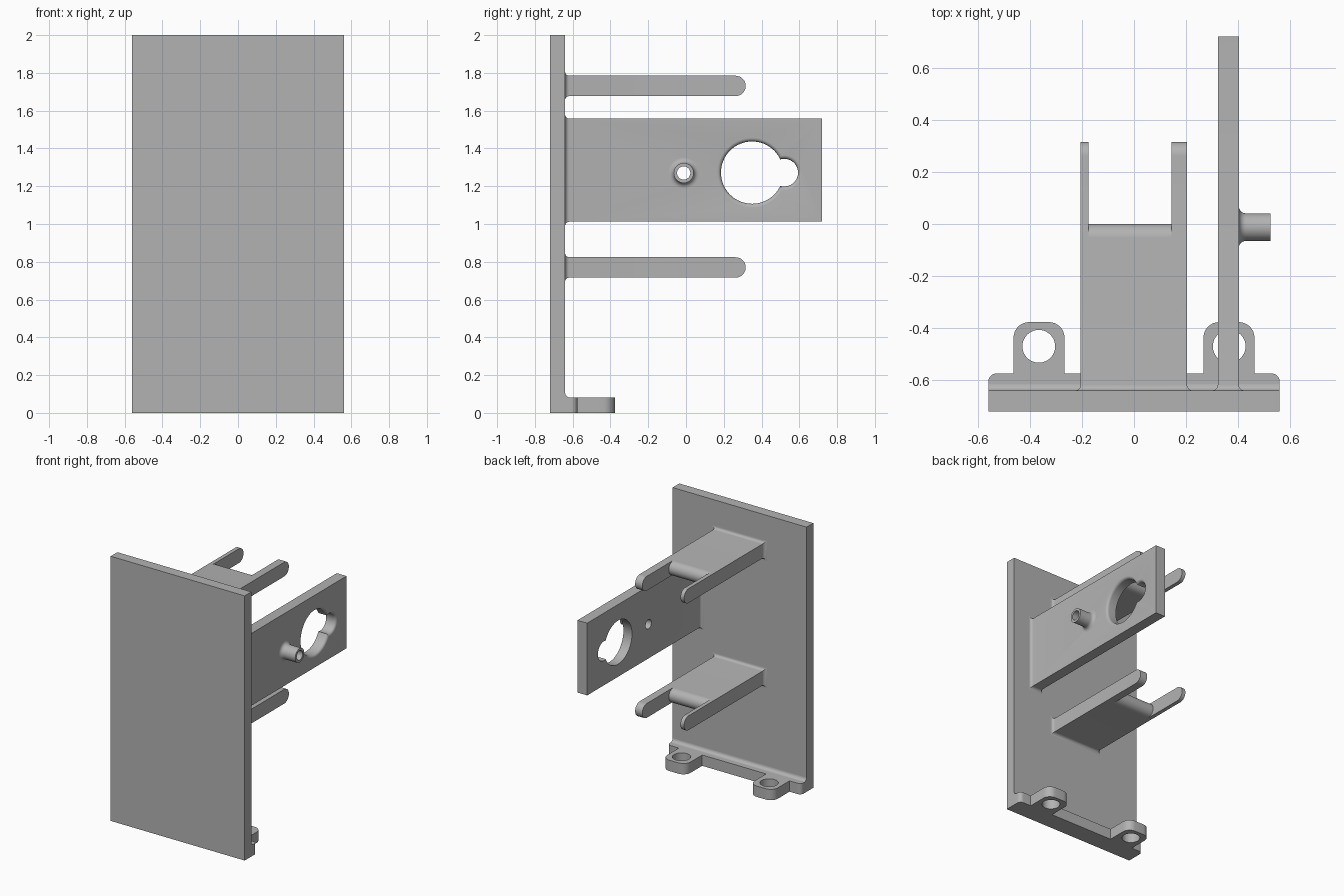
import bpy, bmesh
from math import sin, cos, pi, radians
from mathutils import Vector

cube = bpy.data.objects.get("Cube")
if cube:
    bpy.data.objects.remove(cube)

grey = bpy.data.materials.new("plain grey")
grey.use_nodes = True
grey.diffuse_color = (0.45, 0.45, 0.45, 1)
grey.node_tree.nodes["Principled BSDF"].inputs["Base Color"].default_value = (0.45, 0.45, 0.45, 1)

BACK = -0.64      # rear face of the panel
FILLET = 0.022


def skin(name, rings):
    """Solid through a row of matching closed rings, capped at both ends."""
    bm = bmesh.new()
    loops = [[bm.verts.new(p) for p in ring] for ring in rings]
    n = len(loops[0])
    for a, b in zip(loops, loops[1:]):
        for i in range(n):
            j = (i + 1) % n
            bm.faces.new((a[i], a[j], b[j], b[i]))
    bm.faces.new(loops[0][::-1])
    bm.faces.new(loops[-1])
    bmesh.ops.recalc_face_normals(bm, faces=bm.faces[:])
    mesh = bpy.data.meshes.new(name)
    bm.to_mesh(mesh)
    bm.free()
    mesh.materials.append(grey)
    ob = bpy.data.objects.new(name, mesh)
    bpy.context.collection.objects.link(ob)
    return ob


def lathe(name, y, z, profile, n=64):
    """Turned shape along x; profile holds (x, radius)."""
    return skin(name, [[(x, y + r * cos(2 * pi * i / n), z + r * sin(2 * pi * i / n))
                        for i in range(n)] for x, r in profile])


def flare(r, steps=6):
    """Concave quarter round as (distance from wall, outward offset)."""
    return [(r * (1 - cos(a)), r * (1 - sin(a)))
            for a in (pi / 2 * i / steps for i in range(steps + 1))][::1]


def bar(name, x0, x1, z, h, y_end, rounded):
    """Bar growing back from the panel with a flared root."""
    rows = [(BACK + d, o, h + o) for d, o in flare(FILLET)]
    if rounded:
        arc = [pi / 2 * i / 12 for i in range(13)]
        rows += [(y_end - h + h * sin(a), 0, max(h * cos(a), 0.0005)) for a in arc]
    else:
        rows.append((y_end, 0, h))
    return skin(name, [[(x0 - o, y, z - k), (x1 + o, y, z - k), (x1 + o, y, z + k), (x0 - o, y, z + k)]
                       for y, o, k in rows])


def cut(ob, cutter):
    cutter.hide_render = True
    mod = ob.modifiers.new("cut", "BOOLEAN")
    mod.operation, mod.solver, mod.object = "DIFFERENCE", "EXACT", cutter
    bpy.context.view_layer.objects.active = ob
    bpy.ops.object.modifier_apply(modifier=mod.name)
    bpy.data.objects.remove(cutter)


def round_corners(corners, steps=8):
    """Outline from (x, y, radius) right-angle corners."""
    out = []
    for i, (x, y, r) in enumerate(corners):
        p = Vector((x, y))
        a = (Vector(corners[i - 1][:2]) - p).normalized()
        b = (Vector(corners[(i + 1) % len(corners)][:2]) - p).normalized()
        if r == 0:
            out.append(p)
            continue
        for k in range(steps + 1):
            t = pi / 2 * k / steps
            out.append(p + r * (a * (1 - sin(t)) + b * (1 - cos(t))))
    return out


def rect(x, y0, y1, z0, z1):
    return [(x, y0, z0), (x, y1, z0), (x, y1, z1), (x, y0, z1)]


parts = []

# Front panel
parts.append(skin("panel", [rect(x, -0.72, BACK, 0, 2) for x in (-0.56, 0.56)]))

# Side arm with keyhole whose outer rim is softened
arm = bar("arm", 0.322, 0.403, 1.285, 0.273, 0.72, False)
lip = 0.02
for y, r in ((0.35, 0.165), (0.52, 0.073)):
    rim = [(0.403 - lip + lip * sin(a), r + lip * (1 - cos(a))) for a in (pi / 2 * i / 6 for i in range(7))]
    cut(arm, lathe("keyhole_cutter", y, 1.272, [(0.25, r)] + rim + [(0.45, r + lip)]))
cut(arm, lathe("pin_hole_cutter", -0.012, 1.27, [(0.25, 0.035), (0.6, 0.035)]))
parts.append(arm)

# Hollow boss on the arm
boss = lathe("boss", -0.012, 1.27, [(0.403 + d, 0.053 + o) for d, o in flare(0.027)] + [(0.524, 0.053)])
cut(boss, lathe("boss_bore_cutter", -0.012, 1.27, [(0.25, 0.035), (0.6, 0.035)]))
parts.append(boss)

# Two forks: a round-nosed shelf between a thin and a thick prong
H = 0.054
for name, z in (("lower_fork", 0.77), ("upper_fork", 1.731)):
    fork = bar(name, -0.205, 0.204, z, H, 0.316, True)
    nose = [(-H + H * sin(a), z + H * cos(a)) for a in (pi * i / 20 for i in range(21))]
    slot = [(0.4, z + 0.1), (-H, z + 0.1)] + nose + [(-H, z - 0.1), (0.4, z - 0.1)]
    cut(fork, skin("slot_cutter", [[(x, y, w) for y, w in slot] for x in (-0.175, 0.144)]))
    parts.append(fork)

# Foot flange with two mounting tabs
half = [(0.56, BACK, 0), (0.56, -0.575, 0.03), (0.463, -0.575, 0),
        (0.463, -0.377, 0.06), (0.267, -0.377, 0.06), (0.267, -0.575, 0)]
outline = round_corners(half + [(-x, y, r) for x, y, r in reversed(half)])
foot = skin("foot_flange", [[(p.x, p.y, z) for p in outline] for z in (0, 0.082)])
for side in (-1, 1):
    hole = [(side * 0.366 + 0.063 * cos(2 * pi * i / 48), -0.47 + 0.063 * sin(2 * pi * i / 48)) for i in range(48)]
    cut(foot, skin("screw_hole_cutter", [[(x, y, z) for x, y in hole] for z in (-0.1, 0.2)]))
parts.append(foot)

# Concave strip where the flange meets the panel
cove = [(BACK, 0.082)] + [(BACK + d, 0.082 + o) for d, o in flare(0.025)]
parts.append(skin("foot_cove", [[(x, y, z) for y, z in cove] for x in (-0.56, 0.56)]))

# Smooth the curves, keep the edges crisp
bpy.ops.object.select_all(action="DESELECT")
for ob in parts:
    ob.select_set(True)
bpy.context.view_layer.objects.active = parts[0]
bpy.ops.object.shade_smooth_by_angle(angle=radians(30))
